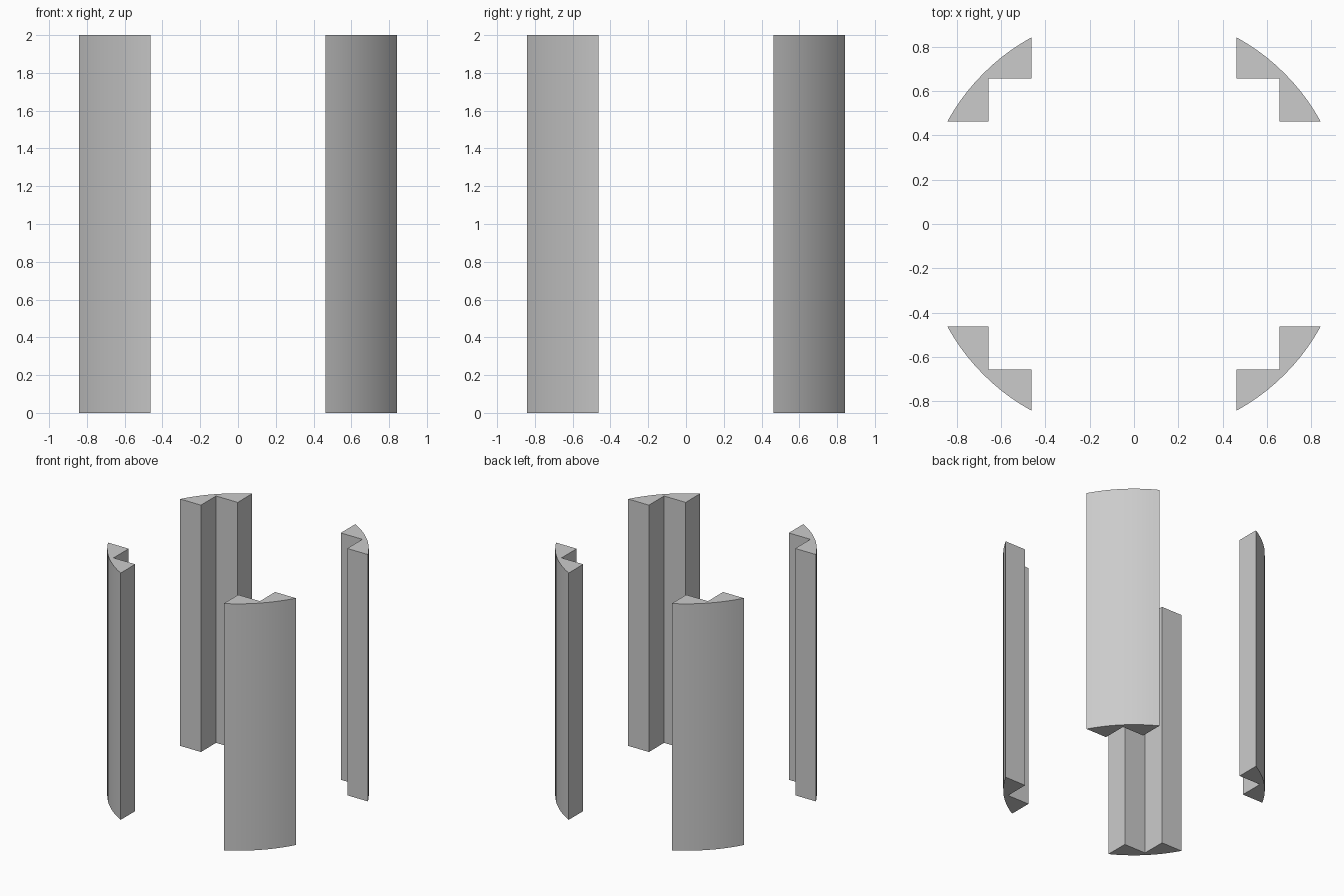
import bpy, bmesh, math

if "Cube" in bpy.data.objects:
    bpy.data.objects.remove(bpy.data.objects["Cube"])

HEIGHT = 2.0
OUTER, INNER, NOTCH = 0.842, 0.462, 0.656   # section extents and stepped inner corner
ARC_STEPS = 10


def section():
    # Curved outer face on a circle about the origin, stepped inner face
    radius = math.hypot(OUTER, INNER)
    start = math.atan2(INNER, OUTER)
    sweep = math.pi / 2 - 2 * start
    arc = [(radius * math.cos(start + sweep * i / ARC_STEPS),
            radius * math.sin(start + sweep * i / ARC_STEPS))
           for i in range(ARC_STEPS + 1)]
    return arc + [(INNER, NOTCH), (NOTCH, NOTCH), (NOTCH, INNER)]


def pillar_mesh():
    bm = bmesh.new()
    base = bm.faces.new([bm.verts.new((x, y, 0)) for x, y in section()])
    top = bmesh.ops.extrude_face_region(bm, geom=[base], use_keep_orig=True)["geom"]
    bmesh.ops.translate(bm, vec=(0, 0, HEIGHT),
                        verts=[g for g in top if isinstance(g, bmesh.types.BMVert)])
    bmesh.ops.recalc_face_normals(bm, faces=bm.faces)
    mesh = bpy.data.meshes.new("corner_pillar")
    bm.to_mesh(mesh)
    bm.free()
    return mesh


# Four corner pillars, one per quarter turn
mesh = pillar_mesh()
names = ["back_right_pillar", "back_left_pillar", "front_left_pillar", "front_right_pillar"]
for i, name in enumerate(names):
    pillar = bpy.data.objects.new(name, mesh)
    pillar.rotation_euler.z = i * math.pi / 2
    bpy.context.collection.objects.link(pillar)

# Smooth curved face with crisp corners (mesh is shared)
bpy.context.view_layer.objects.active = pillar
pillar.select_set(True)
bpy.ops.object.shade_smooth_by_angle(angle=math.radians(20))
